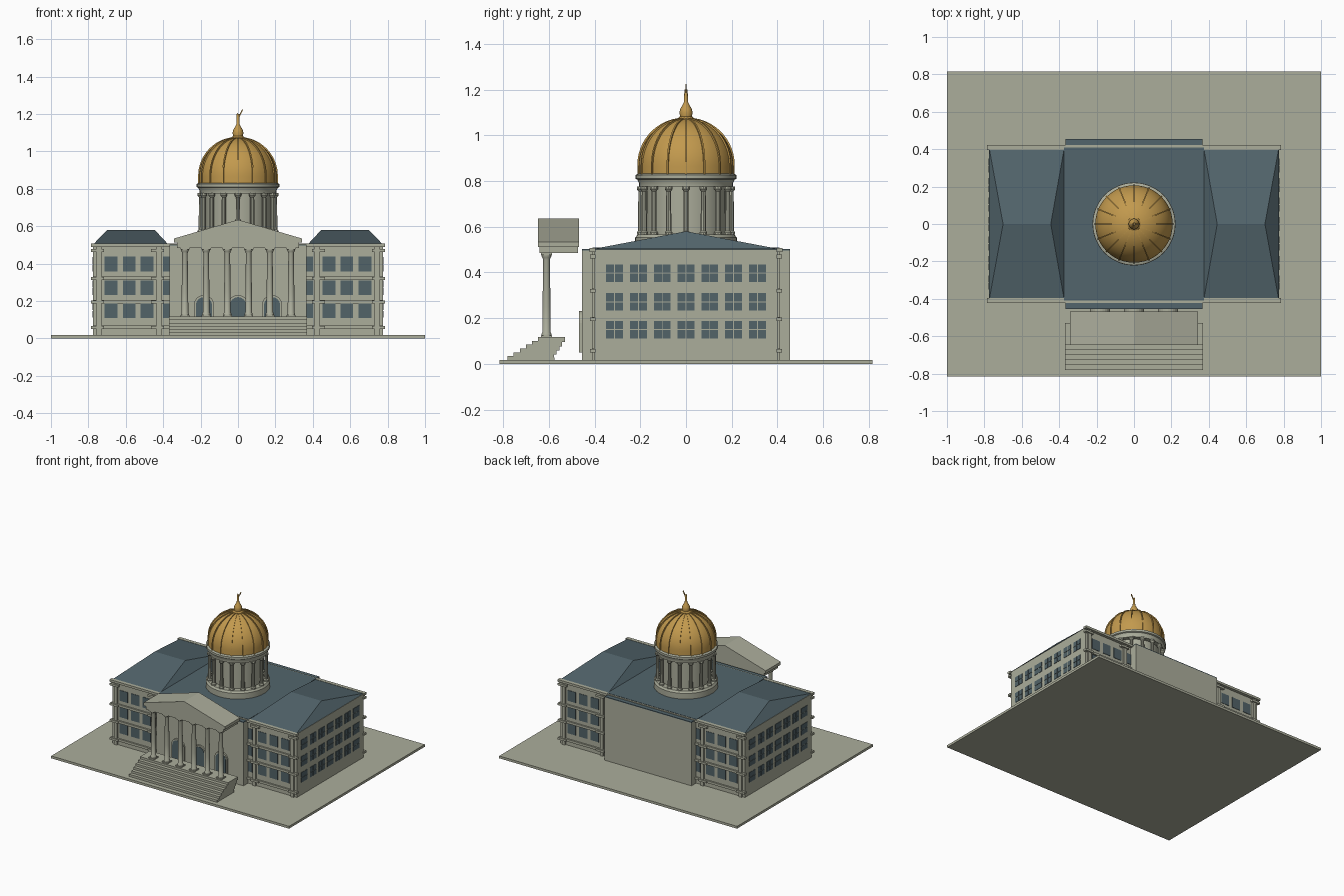
import bpy, bmesh, math
from mathutils import Matrix

cube = bpy.data.objects.get("Cube")
if cube:
    bpy.data.objects.remove(cube, do_unlink=True)


def material(name, r, g, b):
    m = bpy.data.materials.new(name)
    m.use_nodes = True
    m.diffuse_color = (r, g, b, 1)
    m.node_tree.nodes["Principled BSDF"].inputs["Base Color"].default_value = (r, g, b, 1)
    return m


STONE = material("pale stone", 0.41, 0.42, 0.33)
SLATE = material("blue slate", 0.085, 0.13, 0.15)
GLASS = material("dark glass", 0.085, 0.125, 0.14)
GOLD = material("gold", 0.54, 0.32, 0.075)


def finish(name, bm, mat, smooth=False):
    bmesh.ops.recalc_face_normals(bm, faces=bm.faces)
    me = bpy.data.meshes.new(name)
    bm.to_mesh(me)
    bm.free()
    me.materials.append(mat)
    ob = bpy.data.objects.new(name, me)
    bpy.context.collection.objects.link(ob)
    if smooth:
        bpy.ops.object.select_all(action='DESELECT')
        ob.select_set(True)
        bpy.context.view_layer.objects.active = ob
        bpy.ops.object.shade_smooth_by_angle(angle=math.radians(35))
    return ob


def add_box(bm, x0, x1, y0, y1, z0, z1):
    m = Matrix.Translation(((x0 + x1) / 2, (y0 + y1) / 2, (z0 + z1) / 2))
    m = m @ Matrix.Diagonal((abs(x1 - x0), abs(y1 - y0), z1 - z0, 1))
    bmesh.ops.create_cube(bm, size=1, matrix=m)


def box(name, mat, *dims):
    bm = bmesh.new()
    add_box(bm, *dims)
    return finish(name, bm, mat)


def add_prism(bm, pts, depth, matrix):
    """Extrude a closed outline lying in local XZ along local Y."""
    face = bm.faces.new([bm.verts.new((x, -depth / 2, z)) for x, z in pts])
    out = bmesh.ops.extrude_face_region(bm, geom=[face])
    new = [v for v in out["geom"] if isinstance(v, bmesh.types.BMVert)]
    bmesh.ops.translate(bm, verts=new, vec=(0, depth, 0))
    bmesh.ops.transform(bm, matrix=matrix, verts=list(face.verts) + new)


def add_lathe(bm, profile, seg, x=0, y=0):
    rings = [[bm.verts.new((x + r * math.cos(math.tau * i / seg),
                            y + r * math.sin(math.tau * i / seg), z))
              for i in range(seg)] for r, z in profile]
    for a, b in zip(rings, rings[1:]):
        for i in range(seg):
            j = (i + 1) % seg
            bm.faces.new((a[i], a[j], b[j], b[i]))
    bm.faces.new(rings[0][::-1])
    bm.faces.new(rings[-1])


def lathe(name, mat, profile, seg=48):
    bm = bmesh.new()
    add_lathe(bm, profile, seg)
    return finish(name, bm, mat, True)


def hull(name, mat, pts):
    bm = bmesh.new()
    for p in pts:
        bm.verts.new(p)
    bmesh.ops.convex_hull(bm, input=bm.verts)
    bmesh.ops.dissolve_limit(bm, angle_limit=0.01, verts=bm.verts, edges=bm.edges)
    return finish(name, bm, mat)


# Ground, main blocks and flat roofs
box("ground_slab", STONE, -1, 1, -0.815, 0.815, 0, 0.018)
box("wings_block", STONE, -0.775, 0.775, -0.40, 0.40, 0.018, 0.5)
box("centre_block", STONE, -0.365, 0.365, -0.455, 0.455, 0.018, 0.496)
box("centre_roof_edge", SLATE, -0.365, 0.365, -0.455, 0.455, 0.496, 0.502)
box("centre_roof", SLATE, -0.375, 0.375, -0.41, 0.41, 0.5, 0.509)

# Hipped wing roofs
for s, side in ((1, "left"), (-1, "right")):
    pts = [(s * x, y, 0.502) for x in (0.372, 0.775) for y in (-0.41, 0.41)]
    hull(side + "_wing_roof", SLATE, pts + [(s * 0.445, 0, 0.58), (s * 0.70, 0, 0.58)])

# Wing trim on front and back: bands, cornice and pilasters
trim = bmesh.new()
for s in (-1, 1):
    add_box(trim, -0.785, 0.785, s * 0.395, s * 0.422, 0.49, 0.507)
    for z in (0.05, 0.187, 0.312):
        add_box(trim, -0.776, 0.776, s * 0.395, s * 0.411, z, z + 0.018)
    for t in (-1, 1):
        for x in (0.743, 0.423):
            add_box(trim, t * (x - 0.013), t * (x + 0.013), s * 0.395, s * 0.412, 0.018, 0.49)
            for z in (0.05, 0.187, 0.312, 0.462):
                add_box(trim, t * (x - 0.027), t * (x + 0.042), s * 0.395, s * 0.42, z, z + 0.016)
finish("wing_trim", trim, STONE)

# Windows on front, back and end walls
ROWS = ((0.11, 0.19), (0.233, 0.31), (0.357, 0.437))
panes = bmesh.new()
for s in (-1, 1):
    for z0, z1 in ROWS:
        for t in (-1, 1):
            for x0, x1 in ((0.645, 0.713), (0.548, 0.616), (0.452, 0.52), (0.365, 0.402)):
                add_box(panes, t * x0, t * x1, s * 0.399, s * 0.403, z0, z1)
        # End wall windows are split into four lights
        for i in range(-3, 4):
            for dy in (-0.0195, 0.0195):
                for dz in (-0.02, 0.02):
                    y, z = i * 0.104 + dy, (z0 + z1) / 2 + dz
                    add_box(panes, s * 0.774, s * 0.778, y - 0.0175, y + 0.0175,
                            z - 0.018, z + 0.018)
finish("window_panes", panes, GLASS)


# Arched doorways
def arch(w, z0, spring, n=12):
    return [(-w, z0), (w, z0)] + [
        (w * math.cos(math.pi * i / n), spring + w * math.sin(math.pi * i / n))
        for i in range(n + 1)]


for name, mat, w, y, depth in (("door_surrounds", STONE, 0.054, -0.46, 0.014),
                               ("door_glass", GLASS, 0.043, -0.4665, 0.005)):
    bm = bmesh.new()
    for x in (-0.182, 0, 0.182):
        add_prism(bm, arch(w, 0.05, 0.178), depth, Matrix.Translation((x, y, 0)))
    finish(name, bm, mat)

# Front stairs with a stepped underside
STEPS, RISE, RUN = 6, 0.0165, 0.0265
outline = [(-0.575, 0.018), (-0.78, 0.018)]
for i in range(STEPS):
    z = 0.018 + (i + 1) * RISE
    outline += [(-0.78 + i * RUN, z), (-0.78 + (i + 1) * RUN, z)]
outline[-1] = (-0.53, outline[-1][1])
for i in range(4):
    z = 0.095 - i * 0.018
    outline += [(-0.53 - i * 0.012, z), (-0.542 - i * 0.012, z)]
bm = bmesh.new()
add_prism(bm, outline, 0.74, Matrix.Rotation(math.pi / 2, 4, 'Z'))
finish("front_stairs", bm, STONE)

# Portico columns
bm = bmesh.new()
for i in range(6):
    x = (i - 2.5) * 0.1135
    add_lathe(bm, [(0.022, 0.124), (0.022, 0.132), (0.018, 0.138), (0.0175, 0.25),
                   (0.0145, 0.455), (0.018, 0.465), (0.022, 0.472), (0.022, 0.478)], 16, x, -0.61)
    add_box(bm, x - 0.024, x + 0.024, -0.634, -0.586, 0.115, 0.125)
    add_box(bm, x - 0.025, x + 0.025, -0.635, -0.585, 0.476, 0.487)
finish("portico_columns", bm, STONE, True)

# Pediment
box("portico_beam", STONE, -0.325, 0.325, -0.64, -0.472, 0.485, 0.515)
bm = bmesh.new()
gable = [(-0.343, 0.512), (0.343, 0.512), (0.343, 0.534), (0, 0.635), (-0.343, 0.534)]
add_prism(bm, gable, 0.18, Matrix.Translation((0, -0.557, 0)))
finish("pediment", bm, STONE)

# Drum with its ring of columns
lathe("drum_base", STONE, [(0.222, 0.5), (0.222, 0.552), (0.212, 0.566), (0.17, 0.566)])
lathe("drum_wall", STONE, [(0.172, 0.56), (0.172, 0.79)])
lathe("drum_cornice", STONE, [(0.172, 0.775), (0.205, 0.775), (0.205, 0.79), (0.213, 0.806),
                              (0.221, 0.81), (0.221, 0.826), (0.208, 0.832)])
bm = bmesh.new()
for i in range(16):
    a = math.tau * i / 16
    add_lathe(bm, [(0.018, 0.565), (0.018, 0.575), (0.0125, 0.582), (0.011, 0.755),
                   (0.018, 0.764), (0.018, 0.777)], 10, 0.198 * math.cos(a), 0.198 * math.sin(a))
finish("drum_columns", bm, STONE, True)

# Gold dome and ribs
DOME = [(0.207, 0.828)] + [(0.207 * math.cos(math.radians(a)),
                            0.865 + 0.208 * math.sin(math.radians(a))) for a in range(0, 86, 5)]
lathe("dome", GOLD, DOME)
bm = bmesh.new()
outer = [(r + 0.006, z + (0.004 if z > 0.87 else 0)) for r, z in DOME]
inner = [(max(r - 0.008, 0.005), z - 0.004) for r, z in reversed(DOME)]
for i in range(16):
    add_prism(bm, outer + inner, 0.007, Matrix.Rotation(math.tau * i / 16, 4, 'Z'))
finish("dome_ribs", bm, GOLD)

# Finial, mast and tilted tip
lathe("finial", GOLD, [(0.038, 1.062), (0.036, 1.075), (0.026, 1.082), (0.029, 1.1),
                       (0.025, 1.115), (0.014, 1.135), (0.009, 1.145), (0.007, 1.2)], 16)
bm = bmesh.new()
add_prism(bm, [(0.002, 1.185), (0.008, 1.185), (0.027, 1.222), (0.022, 1.225)], 0.006,
          Matrix.Identity(4))
add_prism(bm, [(-0.006, 1.195), (0.004, 1.195), (-0.003, 1.208)], 0.006, Matrix.Identity(4))
finish("finial_tip", bm, GOLD)
